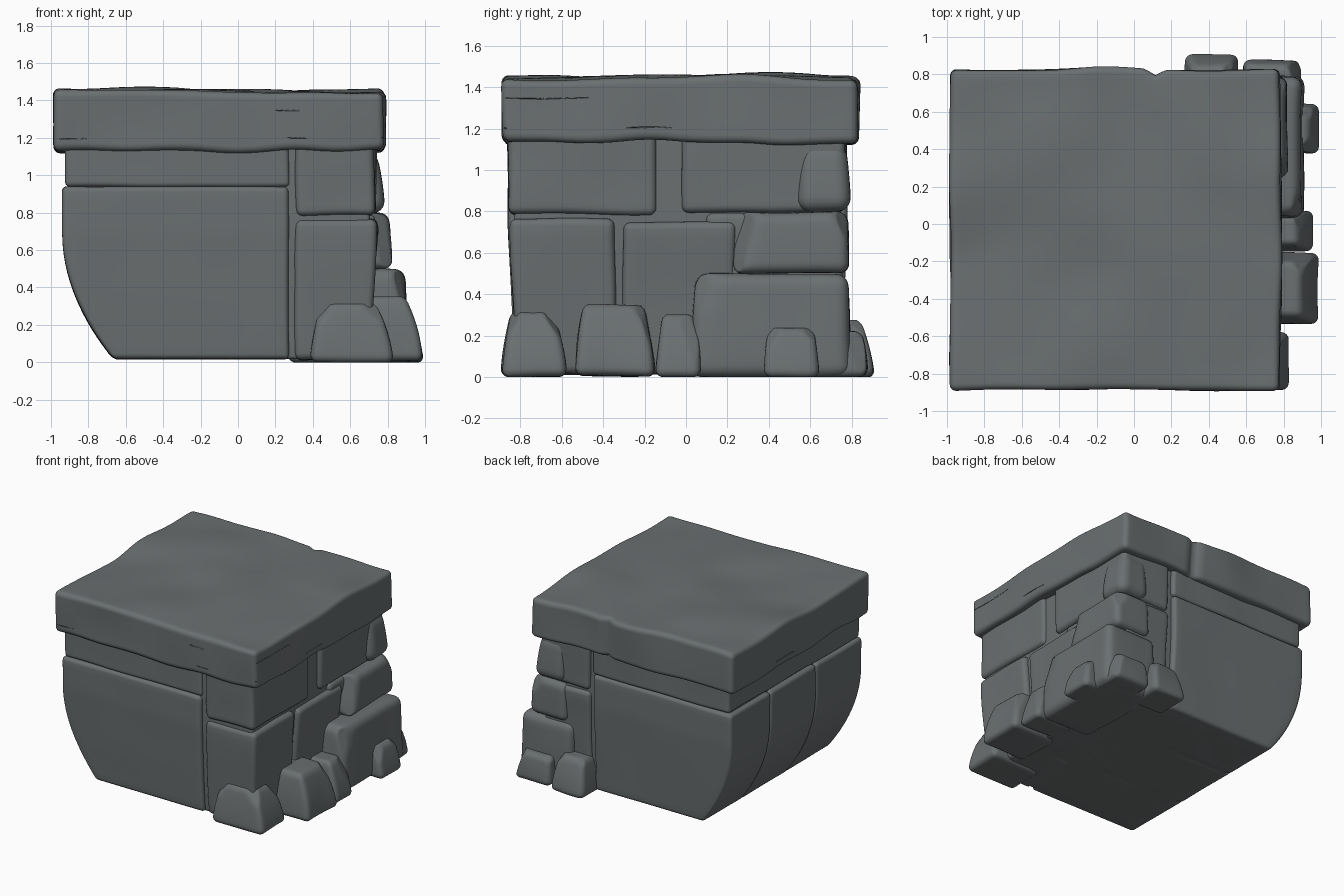
import bpy, bmesh, math, random
from mathutils import Vector, noise

if "Cube" in bpy.data.objects:
    bpy.data.objects.remove(bpy.data.objects["Cube"])

random.seed(4)
slate = bpy.data.materials.new("slate_grey")
slate.diffuse_color = (0.145, 0.16, 0.165, 1)
slate.use_nodes = True
slate.node_tree.nodes["Principled BSDF"].inputs["Base Color"].default_value = slate.diffuse_color


def hull(p):
    """Body shape: left side curves in towards the base, other sides lean slightly."""
    t = max(0.0, (0.70 - p.z) / 0.68)
    w = min(1.0, max(0.0, (0.28 - p.x) / 1.22))
    p.x += 0.27 * t * t * w
    if p.x > 0.3:
        p.x -= 0.04 * min(1, t) * (p.x - 0.3) / 0.42
    p.y = -0.03 + (p.y + 0.03) * (1 - 0.045 * min(1, t))
    return p


def stone(name, xr, yr, zr, r=0.03, amp=0.008, freq=2.5, n=16,
          shape=None, taper=0.0, anchor=None, chips=0):
    """Rounded, slightly uneven stone filling the given x, y and z ranges."""
    bm = bmesh.new()
    bmesh.ops.create_cube(bm, size=2)
    bmesh.ops.subdivide_edges(bm, edges=bm.edges[:], cuts=n - 1, use_grid_fill=True)
    lo = Vector((xr[0], yr[0], zr[0]))
    hi = Vector((xr[1], yr[1], zr[1]))
    c, h = (lo + hi) / 2, (hi - lo) / 2
    r = min(r, min(h) * 0.95)
    seed = Vector((random.uniform(0, 50), random.uniform(0, 50), random.uniform(0, 50)))
    # chiselled corner planes
    planes = []
    for _ in range(chips):
        nv = Vector((random.choice((-1, 1)) * random.uniform(.3, 1),
                     random.choice((-1, 1)) * random.uniform(.3, 1),
                     random.uniform(0.1, 0.9))).normalized()
        planes.append((nv, random.uniform(0.76, 0.86) * sum(abs(nv[i]) * h[i] for i in range(3))))
    for v in bm.verts:
        p = Vector()
        for i in range(3):
            k = round((v.co[i] + 1) / 2 * n)
            L = 2 * h[i]
            if k <= 3:
                u = r * k / 3
            elif k >= n - 3:
                u = L - r * (n - k) / 3
            else:
                u = r + (L - 2 * r) * (k - 3) / (n - 6)
            p[i] = u - h[i]
        inner = Vector([max(-(h[i] - r), min(h[i] - r, p[i])) for i in range(3)])
        d = p - inner
        if d.length > 1e-6:
            p = inner + d.normalized() * r
        for nv, dist in planes:
            over = p.dot(nv) - dist
            if over > 0:
                p -= nv * over
        p += c
        if taper:
            s = max(0, (p.z - lo.z) / (hi.z - lo.z))
            a = anchor or (c.x, c.y)
            f = 1 - taper * s ** 1.6
            p.x = a[0] + (p.x - a[0]) * f
            p.y = a[1] + (p.y - a[1]) * f
        if shape:
            p = shape(p)
        p += noise.noise_vector(p * freq + seed) * amp
        p.z = max(p.z, 0.0)
        v.co = p
    bmesh.ops.recalc_face_normals(bm, faces=bm.faces[:])
    me = bpy.data.meshes.new(name)
    bm.to_mesh(me)
    bm.free()
    for f in me.polygons:
        f.use_smooth = True
    me.materials.append(slate)
    ob = bpy.data.objects.new(name, me)
    bpy.context.collection.objects.link(ob)
    return ob


def slab_shape(p):
    """Uneven top, wavy lower edge and a vertical crack in the back edge."""
    q = Vector((p.x * 2.0 + 3.1, p.y * 2.0 + 7.4, 0.5))
    if p.z > 1.35:
        p.z += 0.032 * noise.noise(q) + 0.008
    elif p.z < 1.2:
        p.z += 0.02 * noise.noise(q * 1.5)
    if p.y > 0.6:
        p.y -= 0.035 * math.exp(-((p.x - 0.12) / 0.035) ** 2)
        p.y += 0.015 * math.exp(-((p.x + 0.18) / 0.2) ** 2)
    return p


# top slab
stone("top_slab", (-0.985, 0.785), (-0.885, 0.825), (1.135, 1.445), r=0.035,
      amp=0.016, freq=2.2, n=60, shape=slab_shape)

# inner core that closes the joints
stone("core", (-0.90, 0.705), (-0.83, 0.74), (0.017, 1.20), r=0.02, amp=0, n=24, shape=hull)

# curved main body, divided into three panels on the left side
for i, yr in enumerate(((-0.86, -0.29), (-0.29, 0.28), (0.28, 0.78))):
    stone("curved_body_%d" % (i + 1), (-0.94, 0.27), yr, (0.017, 0.94), r=0.028,
          amp=0.004, n=26, shape=hull)
# band below the slab
stone("upper_band", (-0.92, 0.275), (-0.85, 0.775), (0.94, 1.19), r=0.025, amp=0.008, n=24)

# corner columns and the coursed stones of the right side
wall = (
    ((0.31, 0.73), (-0.86, -0.14), (0.785, 1.19)),
    ((0.31, 0.74), (-0.02, 0.77), (0.795, 1.19)),
    ((0.31, 0.745), (-0.85, -0.345), (0.017, 0.765)),
    ((0.35, 0.745), (-0.31, 0.24), (0.017, 0.745)),
    ((0.31, 0.73), (0.10, 0.765), (0.017, 0.785)),
)
for i, (x, y, z) in enumerate(wall):
    stone("wall_stone_%d" % (i + 1), x, y, z, r=0.035, amp=0.012, n=20, shape=hull)

# stones stacked at the back right corner
stone("corner_stone_top", (0.52, 0.79), (0.54, 0.80), (0.80, 1.13), r=0.07, amp=0.012,
      taper=0.2, anchor=(0.55, 0.66), chips=4)
stone("corner_stone_middle", (0.50, 0.82), (0.23, 0.79), (0.50, 0.79), r=0.05, amp=0.014,
      taper=0.06, anchor=(0.5, 0.55), chips=4)
stone("corner_stone_base", (0.45, 0.91), (0.02, 0.795), (0.0, 0.50), r=0.06, amp=0.015,
      taper=0.05, anchor=(0.5, 0.5), chips=5)

# loose rocks around the foot
rocks = (
    ((0.39, 0.83), (-0.895, -0.58), (0.0, 0.32), 0.36, (0.56, -0.75)),
    ((0.60, 0.99), (-0.54, -0.15), (0.0, 0.35), 0.24, (0.62, -0.35)),
    ((0.62, 0.96), (-0.15, 0.07), (0.0, 0.30), 0.25, (0.62, -0.04)),
    ((0.66, 0.995), (0.38, 0.64), (0.0, 0.24), 0.18, (0.70, 0.52)),
    ((0.58, 0.89), (0.62, 0.875), (0.0, 0.22), 0.15, (0.68, 0.70)),
    ((0.27, 0.56), (0.62, 0.905), (0.0, 0.28), 0.28, (0.42, 0.68)),
)
for i, (x, y, z, t, a) in enumerate(rocks):
    stone("foot_rock_%d" % (i + 1), x, y, z, r=0.04, amp=0.012, freq=3,
          taper=t, anchor=a, chips=5)
